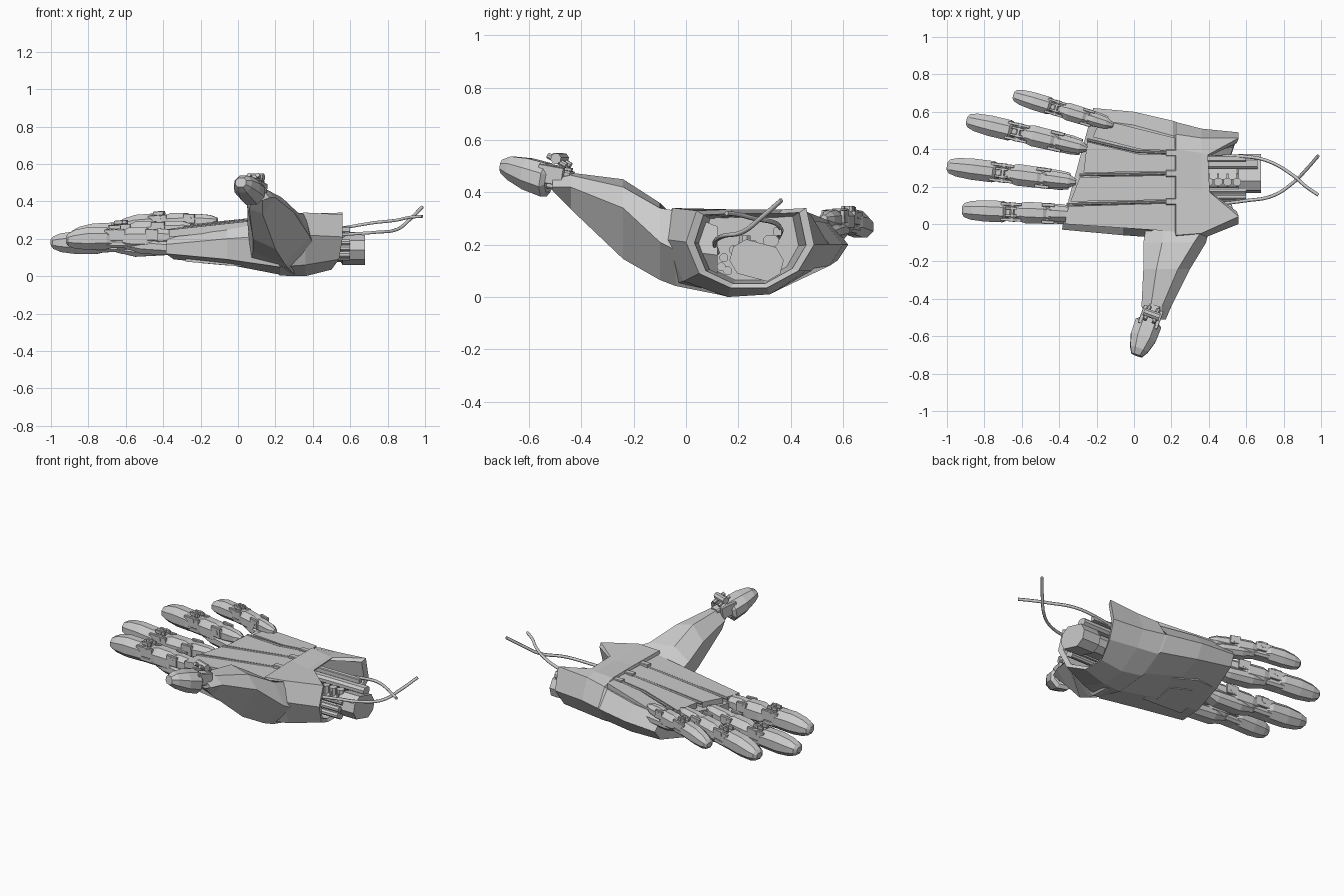
import bpy, bmesh, math
from mathutils import Vector, Matrix

if "Cube" in bpy.data.objects:
    bpy.data.objects.remove(bpy.data.objects["Cube"])

metal = bpy.data.materials.new("light_grey_metal")
metal.diffuse_color = (0.6, 0.6, 0.6, 1)
metal.use_nodes = True
metal.node_tree.nodes["Principled BSDF"].inputs["Base Color"].default_value = metal.diffuse_color


def finish(name, bm):
    bmesh.ops.recalc_face_normals(bm, faces=bm.faces)
    me = bpy.data.meshes.new(name)
    bm.to_mesh(me)
    bm.free()
    me.materials.append(metal)
    ob = bpy.data.objects.new(name, me)
    bpy.context.collection.objects.link(ob)
    return ob


def loft(bm, rings, mat=Matrix()):
    """Skin a row of equal-sized rings and cap both ends."""
    vs = [[bm.verts.new(mat @ Vector(p)) for p in r] for r in rings]
    n = len(vs[0])
    for a, b in zip(vs, vs[1:]):
        for i in range(n):
            j = (i + 1) % n
            bm.faces.new((a[i], a[j], b[j], b[i]))
    bm.faces.new(vs[0])
    bm.faces.new(vs[-1])


def octa(s, w, h, dz=0.0, dy=0.0, c=0.3):
    """Chamfered rectangle across the local x axis."""
    a, b, k = w / 2, h / 2, c * min(w, h)
    pts = [(-a, -b + k), (-a + k, -b), (a - k, -b), (a, -b + k),
           (a, b - k), (a - k, b), (-a + k, b), (-a, b - k)]
    return [(s, y + dy, z + dz) for y, z in pts]


def block(bm, s0, s1, w, h, dz=0.0, dy=0.0, mat=Matrix(), c=0.12):
    loft(bm, [octa(s0, w, h, dz, dy, c), octa(s1, w, h, dz, dy, c)], mat)


def aim(base, tip):
    """Frame at base: local x towards tip, local z roughly up."""
    x = (Vector(tip) - Vector(base)).normalized()
    up = Vector((0, 0, 1)) if abs(x.z) < .99 else Vector((1, 0, 0))
    y = up.cross(x).normalized()
    z = x.cross(y)
    return Matrix.Translation(base) @ Matrix((x, y, z)).transposed().to_4x4()


def rod(bm, p0, p1, r, mat=Matrix()):
    p0, p1 = Vector(p0), Vector(p1)
    ln = (p1 - p0).length
    loft(bm, [octa(0, 2 * r, 2 * r), octa(ln, 2 * r, 2 * r)], mat @ aim(p0, p1))


def plate(name, outline, height, thick):
    """Prism following a height function of x and y."""
    bm = bmesh.new()
    loft(bm, [[(x, y, height(x, y) + d) for x, y in outline] for d in (-thick, 0)])
    return finish(name, bm)


# ---- hand shell: solid palm running into a hollow wrist cuff ----
def station(x, pts, skew=0.0, dx=None):
    return [(x + skew * max(y, 0) + (dx[i] if dx else 0), y, z)
            for i, (y, z) in enumerate(pts)]


knuckle_end = [(-.03, .17), (.04, .215), (.25, .225), (.45, .25), (.56, .28),
               (.62, .20), (.58, .14), (.40, .10), (.15, .09), (-.03, .12)]
mid = [(-.06, .20), (-.01, .26), (.25, .275), (.44, .28), (.53, .285),
       (.60, .20), (.55, .12), (.40, .08), (.15, .06), (-.05, .09)]
fore = [(-.08, .22), (-.05, .29), (.20, .30), (.40, .30), (.47, .295),
        (.55, .20), (.49, .11), (.36, .03), (.15, .01), (-.05, .05)]
cuff = [(-.09, .22), (-.06, .33), (.20, .335), (.40, .335), (.48, .31),
        (.545, .20), (.48, .10), (.34, .02), (.15, .003), (-.04, .05)]
cuff_mid = [(-.08, .22), (-.05, .34), (.18, .325), (.38, .33), (.46, .325),
            (.51, .20), (.46, .10), (.32, .01), (.16, .0), (-.01, .06)]
rim = [(.0, .21), (.04, .33), (.17, .335), (.37, .335), (.46, .34),
       (.49, .20), (.43, .10), (.31, .035), (.17, .035), (.05, .09)]
rim_dx = [0, 0, -.155, -.165, 0, 0, -.02, -.06, -.06, -.02]
inner = [(.25 + (y - .25) * .87, .185 + (z - .185) * .89) for y, z in rim]
deep = [(.25 + (y - .25) * .75, .18 + (z - .18) * .8) for y, z in rim]
bm = bmesh.new()
loft(bm, [station(-.385, knuckle_end, .27), station(-.06, mid, .1),
          station(.215, fore), station(.225, cuff), station(.36, cuff_mid),
          station(.56, rim, 0, rim_dx), station(.55, inner, 0, rim_dx),
          station(.22, deep)])
finish("palm_and_cuff", bm)

# ---- back-of-hand panels separated by grooves, and the tendon rails ----
top = lambda x, y: .289 + .11 * (x + .05) + .03 * (y - .2)
plate("back_panel_index", [(-.37, .0), (.22, -.04), (.22, .112), (-.35, .095)], top, .04)
plate("back_panel_middle", [(-.34, .12), (.22, .13), (.22, .262), (-.29, .25)], top, .04)
plate("back_panel_ring", [(-.27, .275), (.22, .28), (.22, .37), (.02, .375), (-.25, .44)], top, .04)
plate("back_panel_little", [(-.22, .465), (.03, .40), (.22, .39), (.22, .46), (-.18, .56)], top, .04)
bm = bmesh.new()
for a, b in (((-.36, .105), (.22, .12)), ((-.29, .262), (.22, .27)),
             ((-.25, .45), (.02, .387)), ((.02, .387), (.22, .38))):
    rod(bm, (*a, top(*a) - .004), (*b, top(*b) - .004), .007)
for y in (.12, .27, .38):
    block(bm, .17, .225, .035, .03, .315, y)
finish("tendon_rails", bm)

# ---- palm-side plates ----
under = lambda x, y: .072 - .09 * (x + .17) + .06 * (y - .15)
plate("palm_plate", [(-.28, .08), (.02, .10), (.04, .36), (-.12, .42), (-.24, .40)], under, -.03)
plate("palm_pad", [(-.20, .14), (-.05, .14), (-.03, .28), (-.16, .32)],
      lambda x, y: under(x, y) - .004, -.03)


# ---- fingers ----
def finger(name, base, tip, k, arch):
    m = aim(base, tip)
    L = (Vector(tip) - Vector(base)).length
    bm = bmesh.new()
    # knuckle pod
    loft(bm, [octa(-.01, .03 * k, .03 * k, .015), octa(.03, .075 * k, .075 * k, .008),
              octa(.19 * L, .09 * k, .095 * k), octa(.25 * L, .075 * k, .08 * k)])
    # root pad on the palm side
    loft(bm, [octa(.04 * L, .09 * k, .05 * k, -.05 * k), octa(.12 * L, .105 * k, .08 * k, -.052 * k),
              octa(.34 * L, .108 * k, .085 * k, -.048 * k), octa(.46 * L, .08 * k, .05 * k, -.042 * k)])
    # knuckle hinge with side cheeks
    block(bm, .2 * L, .34 * L, .06 * k, .08 * k)
    for s in (-1, 1):
        block(bm, .19 * L, .30 * L, .018 * k, .06 * k, .012, s * .046 * k)
    rod(bm, (.25 * L, -.056 * k, .01), (.25 * L, .056 * k, .01), .02 * k)
    # middle segment
    loft(bm, [octa(.24 * L, .085 * k, .09 * k, -.012 * k), octa(.29 * L, .112 * k, .122 * k, -.012 * k),
              octa(.44 * L, .116 * k, .122 * k, -.012 * k), octa(.50 * L, .095 * k, .095 * k, -.012 * k)])
    # end joint with fork, pin and top bracket
    block(bm, .45 * L, .68 * L, .06 * k, .09 * k, -.012 * k)
    block(bm, .47 * L, .64 * L, .09 * k, .045 * k, -.038 * k, 0, c=.3)
    for s in (-1, 1):
        block(bm, .48 * L, .66 * L, .016 * k, .06 * k, .008 * k, s * .042 * k)
        block(bm, .52 * L, .62 * L, .013 * k, .02, .05 * k, s * .02 * k)
    rod(bm, (.56 * L, -.052 * k, .02 * k), (.56 * L, .052 * k, .02 * k), .018 * k)
    block(bm, .55 * L, .57 * L, .06 * k, .022, .05 * k)
    # fingertip
    loft(bm, [octa(.59 * L, .09 * k, .075 * k, -.022 * k), octa(.64 * L, .114 * k, .118 * k, -.008 * k),
              octa(.80 * L, .114 * k, .122 * k, -.006 * k), octa(.92 * L, .10 * k, .10 * k, -.006 * k),
              octa(.98 * L, .075 * k, .066 * k, -.006 * k), octa(L, .04 * k, .034 * k, -.006 * k)])
    # gentle curl along the length
    for v in bm.verts:
        t = min(max(v.co.x / L, 0), 1)
        v.co.z += arch * 4 * t * (1 - t)
    bm.transform(m)
    finish(name, bm)


finger("index_finger", (-.31, .05, .20), (-.92, .075, .20), 1.0, .012)
finger("middle_finger", (-.32, .225, .21), (-1.0, .31, .185), 1.0, -.008)
finger("ring_finger", (-.26, .405, .25), (-.895, .555, .215), .97, .01)
finger("little_finger", (-.12, .53, .285), (-.645, .69, .265), .82, .022)

# ---- thumb: faceted shell, joint and tip ----
shell = {.12: [(.10, .06), (.10, .22), (.20, .25), (.34, .27), (.38, .16), (.30, .01)],
         -.04: [(.07, .09), (.06, .26), (.16, .30), (.36, .33), (.40, .18), (.27, .042)],
         -.10: [(.08, .13), (.05, .29), (.15, .36), (.32, .34), (.385, .21), (.25, .065)],
         -.24: [(.08, .20), (.05, .36), (.12, .45), (.235, .42), (.30, .34), (.20, .145)],
         -.44: [(.06, .36), (.04, .42), (.09, .475), (.15, .465), (.20, .42), (.13, .335)],
         -.51: [(.08, .42), (.07, .43), (.10, .455), (.14, .45), (.17, .42), (.13, .405)]}
bm = bmesh.new()
loft(bm, [[(x, y, z) for x, z in r] for y, r in shell.items()])
finish("thumb_shell", bm)

m = aim((.11, -.44, .44), (.012, -.71, .49))
bm = bmesh.new()
block(bm, .0, .14, .06, .08, 0, 0, m)
for s in (-1, 1):
    block(bm, .02, .12, .02, .07, .015, s * .045, m)
    rod(bm, (.02, s * .025, .06), (.10, s * .025, .085), .011, m)
rod(bm, (.06, -.045, .08), (.06, .045, .08), .02, m)
finish("thumb_joint", bm)
bm = bmesh.new()
loft(bm, [octa(.085, .11, .10, -.005), octa(.10, .145, .13, -.01), octa(.18, .14, .12, 0),
          octa(.25, .10, .09, .01), octa(.285, .06, .05, .012)], m)
finish("thumb_tip", bm)

# ---- wrist core with mechanical blocks and pistons ----
bm = bmesh.new()
core = aim((.22, .27, .14), (.68, .27, .14)) @ Matrix.Rotation(math.radians(-15), 4, 'X')
loft(bm, [octa(0, .16, .11), octa(.33, .16, .11), octa(.34, .20, .135), octa(.46, .20, .135)], core)
finish("wrist_core", bm)
bm = bmesh.new()
block(bm, .22, .66, .06, .045, .215, .325, c=.3)
block(bm, .22, .60, .03, .03, .25, .35)
for i in range(4):
    rod(bm, (.40 + .05 * i, .225, .19), (.40 + .05 * i, .225, .235), .022)
    block(bm, .395 + .05 * i, .405 + .05 * i, .07, .02, .205, .235)
for y, z in ((.135, .115), (.16, .10), (.145, .15), (.18, .18)):
    rod(bm, (.22, y, z), (.60, y, z), .016)
finish("wrist_mechanism", bm)


# ---- loose cables ----
def cable(name, pts):
    cu = bpy.data.curves.new(name, 'CURVE')
    cu.dimensions = '3D'
    cu.bevel_depth, cu.bevel_resolution, cu.resolution_u = .009, 1, 6
    cu.use_fill_caps = True
    sp = cu.splines.new('BEZIER')
    sp.bezier_points.add(len(pts) - 1)
    for bp, p in zip(sp.bezier_points, pts):
        bp.co = p
        bp.handle_left_type = bp.handle_right_type = 'AUTO'
    cu.materials.append(metal)
    bpy.context.collection.objects.link(bpy.data.objects.new(name, cu))


cable("lower_cable", [(.22, .12, .17), (.45, .11, .21), (.60, .125, .225), (.74, .15, .235),
                      (.85, .22, .25), (.92, .29, .305), (.985, .365, .37)])
cable("upper_cable", [(.22, .33, .20), (.45, .36, .24), (.60, .36, .265), (.72, .335, .285),
                      (.85, .26, .30), (.92, .20, .315), (.985, .155, .32)])
